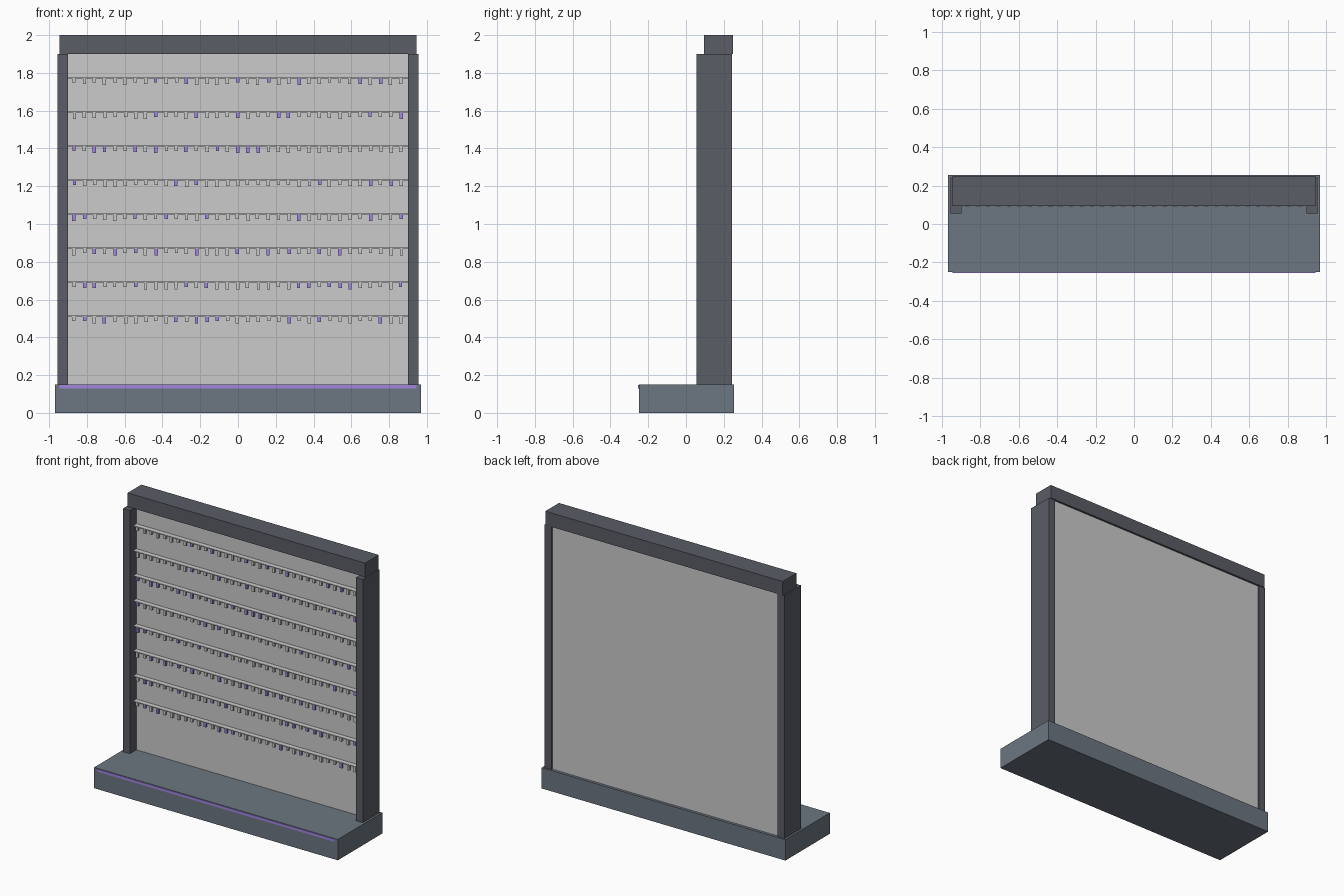
import bpy, bmesh, random
from mathutils import Matrix, Vector

if "Cube" in bpy.data.objects:
    bpy.data.objects.remove(bpy.data.objects["Cube"])

random.seed(4)


def material(name, rgb):
    m = bpy.data.materials.new(name)
    m.diffuse_color = (*rgb, 1)
    m.use_nodes = True
    m.node_tree.nodes["Principled BSDF"].inputs["Base Color"].default_value = m.diffuse_color
    return m


SLATE = material("slate", (0.15, 0.18, 0.22))
DARK = material("dark_frame", (0.10, 0.11, 0.13))
PURPLE = material("purple", (0.36, 0.24, 0.75))


def boxes(name, spans, mat=None):
    """One object made of axis-aligned boxes, each (x0, x1, y0, y1, z0, z1)."""
    bm = bmesh.new()
    for x0, x1, y0, y1, z0, z1 in spans:
        centre = Vector((x0 + x1, y0 + y1, z0 + z1)) / 2
        size = Matrix.Diagonal((x1 - x0, y1 - y0, z1 - z0, 1))
        bmesh.ops.create_cube(bm, size=1, matrix=Matrix.Translation(centre) @ size)
    mesh = bpy.data.meshes.new(name)
    bm.to_mesh(mesh)
    bm.free()
    if mat:
        mesh.materials.append(mat)
    ob = bpy.data.objects.new(name, mesh)
    bpy.context.collection.objects.link(ob)
    return ob


# Base plinth with a coloured strip along its front edge
boxes("base", [(-0.97, 0.97, -0.25, 0.255, 0, 0.15)], SLATE)
boxes("front_strip", [(-0.945, 0.945, -0.255, -0.245, 0.128, 0.147)], PURPLE)

# Frame: two posts and a top beam around the back panel
for side, s in (("left", -1), ("right", 1)):
    x0, x1 = sorted((s * 0.9, s * 0.955))
    boxes(side + "_post", [(x0, x1, 0.055, 0.243, 0.15, 1.9)], DARK)
boxes("top_beam", [(-0.945, 0.945, 0.095, 0.25, 1.9, 2.0)], DARK)
boxes("back_panel", [(-0.9, 0.9, 0.13, 0.235, 0.15, 1.9)])

# Rows of hanging tags; the listed positions are the coloured ones
COLOURED = [
    (8, 11, 16, 19, 22, 28, 30),
    (8, 12, 16, 20, 21, 29, 32),
    (0, 2, 3, 6, 8, 11, 14, 16, 17, 18),
    (0, 10, 12, 24, 29, 31),
    (0, 1, 6, 9, 13, 22, 29, 32),
    (2, 4, 6, 8, 12, 16, 19, 21, 24, 26),
    (1, 2, 6, 11, 13, 22, 23, 25, 26, 27, 32),
    (1, 3, 10, 12, 13, 14, 21, 24, 30),
]
rails, plain, coloured = [], [], []
for row, picks in enumerate(COLOURED):
    z = 1.777 - 0.1803 * row
    rails.append((-0.9, 0.9, 0.095, 0.135, z - 0.006, z))
    for i in range(33):
        x = -0.868 + 0.0541 * i + random.uniform(-0.003, 0.003)
        drop = random.choice((0.024, 0.03, 0.036))
        tag = (x - 0.009, x + 0.009, 0.092, 0.106, z - 0.005 - drop, z - 0.004)
        (coloured if i in picks else plain).append(tag)
boxes("tag_rails", rails)
boxes("plain_tags", plain)
boxes("coloured_tags", coloured, PURPLE)
